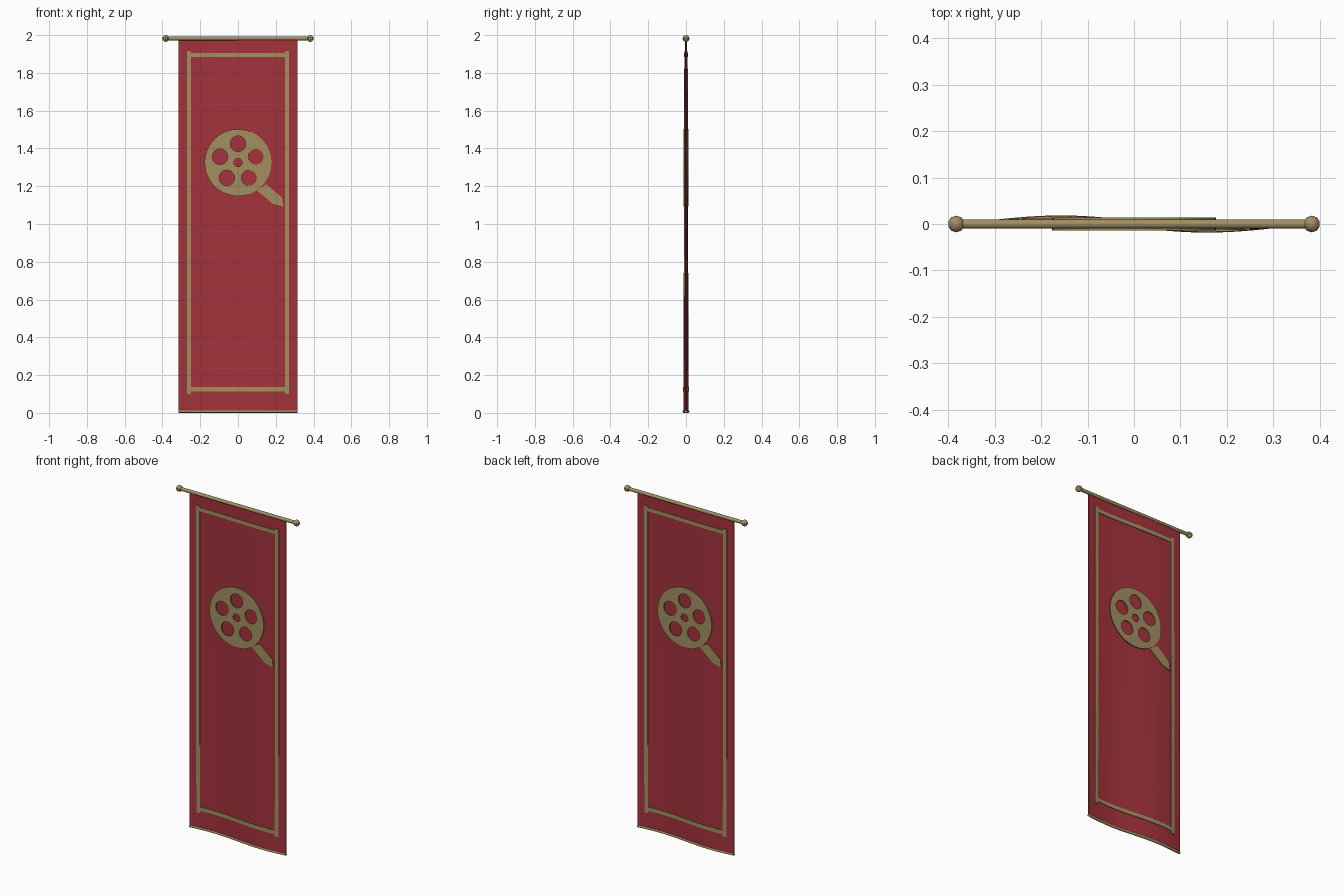
import bpy, bmesh
from math import sin, cos, pi, radians

if "Cube" in bpy.data.objects:
    bpy.data.objects.remove(bpy.data.objects["Cube"])


def material(name, rgb):
    m = bpy.data.materials.new(name)
    m.diffuse_color = (*rgb, 1)
    m.use_nodes = True
    m.node_tree.nodes["Principled BSDF"].inputs["Base Color"].default_value = m.diffuse_color
    return m


RED = material("red_cloth", (0.37, 0.033, 0.045))
GOLD = material("dull_gold", (0.37, 0.28, 0.12))


# gentle S-shaped ripple, stronger towards the bottom
def wave(x, z):
    return -(0.003 + 0.008 * (1 - z / 2)) * sin(pi * x / 0.315)


def sheet(name, x0, x1, z0, z1, nx, nz, offset, thick, mat):
    bm = bmesh.new()
    bmesh.ops.create_grid(bm, x_segments=nx, y_segments=nz, size=0.5)
    for v in bm.verts:
        x = x0 + (x1 - x0) * (v.co.x + 0.5)
        z = z0 + (z1 - z0) * (v.co.y + 0.5)
        v.co = (x, wave(x, z) + offset, z)
    me = bpy.data.meshes.new(name)
    bm.to_mesh(me)
    bm.free()
    me.materials.append(mat)
    ob = bpy.data.objects.new(name, me)
    bpy.context.collection.objects.link(ob)
    s = ob.modifiers.new("thickness", 'SOLIDIFY')
    s.thickness, s.offset = thick, 0
    return ob


def to_mesh(ob):
    bpy.ops.object.select_all(action='DESELECT')
    ob.select_set(True)
    bpy.context.view_layer.objects.active = ob
    bpy.ops.object.convert(target='MESH')


def curve(name, dims, loops, cyclic, extrude=0, bevel=0):
    cu = bpy.data.curves.new(name, 'CURVE')
    cu.dimensions = dims
    for pts in loops:
        sp = cu.splines.new('POLY')
        sp.points.add(len(pts) - 1)
        for p, co in zip(sp.points, pts):
            p.co = (*co, 1)
        sp.use_cyclic_u = cyclic
    if dims == '2D':
        cu.fill_mode = 'BOTH'
    cu.extrude, cu.bevel_depth = extrude, bevel
    cu.bevel_resolution = 2
    cu.use_fill_caps = True
    cu.materials.append(GOLD)
    ob = bpy.data.objects.new(name, cu)
    bpy.context.collection.objects.link(ob)
    return ob


def circle(cx, cz, r, n):
    return [(cx + r * cos(2 * pi * i / n), cz + r * sin(2 * pi * i / n), 0) for i in range(n)]


# cloth
sheet("cloth", -0.315, 0.315, 0.01, 1.98, 24, 16, 0, 0.006, RED)

# border strips, front and back
for side, s in (("front", -1), ("back", 1)):
    for label, x in (("left", -0.26), ("right", 0.26)):
        sheet(f"{side}_border_{label}", x - 0.011, x + 0.011, 0.1, 1.915,
              2, 16, s * 0.0045, 0.005, GOLD)
    for label, z in (("bottom", 0.125), ("top", 1.895)):
        sheet(f"{side}_border_{label}", -0.26, 0.26, z - 0.011, z + 0.011,
              20, 1, s * 0.004, 0.005, GOLD)

# reel emblem with film tail, front and back
reel = [circle(0, 1.325, 0.177, 48), circle(0, 1.325, 0.022, 20)]
for i in range(5):
    a = radians(90 + 72 * i)
    reel.append(circle(0.1 * cos(a), 1.325 + 0.1 * sin(a), 0.041, 24))
tail = [(0.10, 1.178, 0), (0.185, 1.107, 0), (0.24, 1.093, 0), (0.233, 1.14, 0), (0.15, 1.21, 0)]
for side, s in (("front", -1), ("back", 1)):
    for label, loops, y in (("reel", reel, 0.0115), ("film_tail", [tail], 0.0105)):
        ob = curve(f"{side}_{label}", '2D', loops, True, extrude=0.0025)
        ob.rotation_euler = (pi / 2, 0, 0 if s < 0 else pi)
        ob.location.y = s * y
        to_mesh(ob)

# weighted hem following the ripple
hem = [(x, wave(x, 0), 0.0075) for x in (-0.315 + 0.63 * i / 24 for i in range(25))]
to_mesh(curve("bottom_hem", '3D', [hem], False, bevel=0.0075))

# hanging rod and end knobs
bpy.ops.mesh.primitive_cylinder_add(vertices=12, radius=0.01, depth=0.77,
                                    location=(0, 0, 1.982), rotation=(0, pi / 2, 0))
rod = bpy.context.object
rod.name = "hanging_rod"
rod.data.materials.append(GOLD)
bpy.ops.object.shade_smooth_by_angle()
for label, x in (("left", -0.383), ("right", 0.383)):
    bpy.ops.mesh.primitive_uv_sphere_add(segments=10, ring_count=8, radius=0.018,
                                         location=(x, 0, 1.982))
    knob = bpy.context.object
    knob.name = f"{label}_knob"
    knob.data.materials.append(GOLD)
